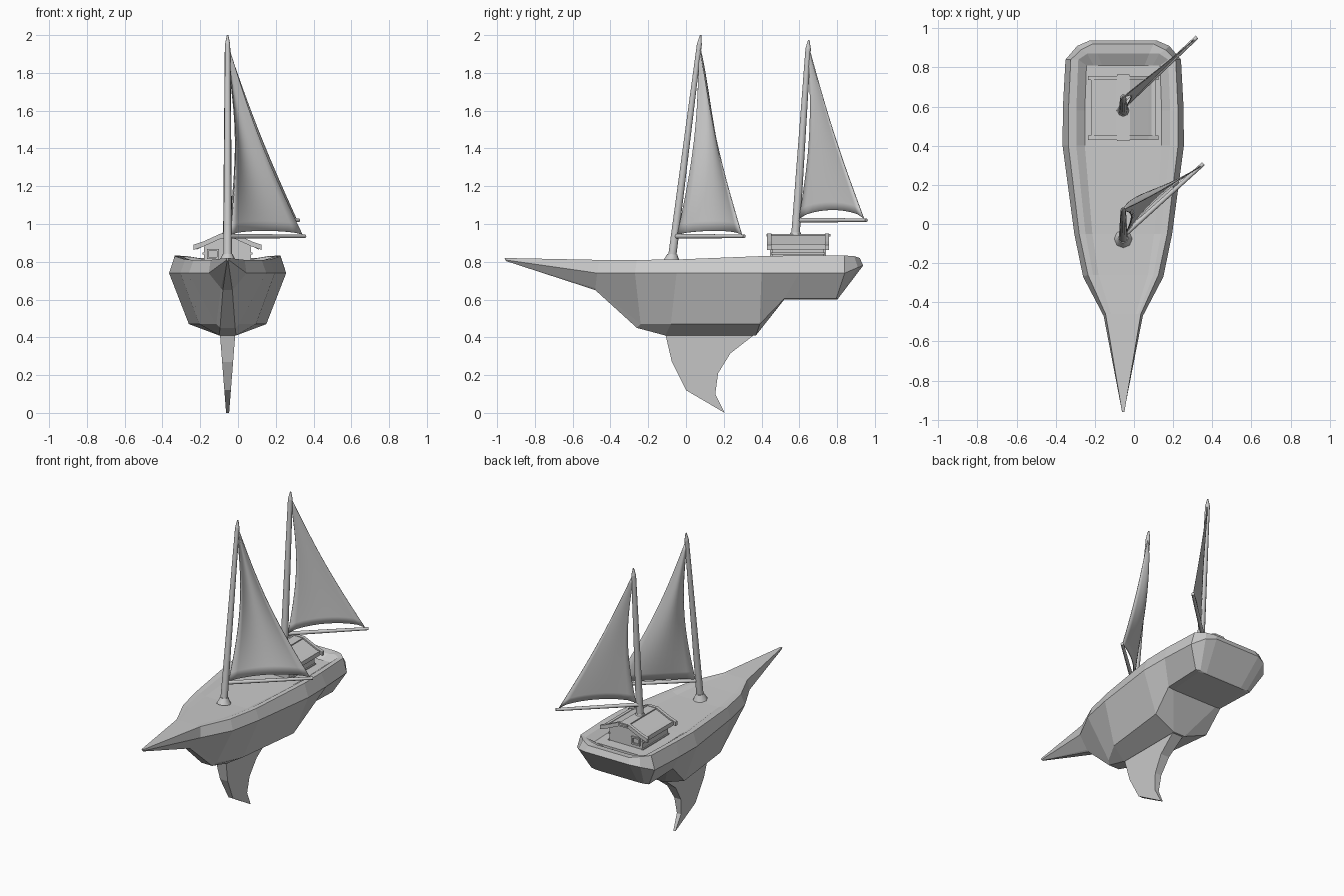
import bpy, bmesh, math
from mathutils import Vector

if "Cube" in bpy.data.objects:
    bpy.data.objects.remove(bpy.data.objects["Cube"])

CX = -0.055  # centreline of the boat


def make(name, verts, faces):
    me = bpy.data.meshes.new(name)
    me.from_pydata([tuple(v) for v in verts], [], faces)
    bm = bmesh.new()
    bm.from_mesh(me)
    bmesh.ops.remove_doubles(bm, verts=bm.verts, dist=0.0005)
    bmesh.ops.recalc_face_normals(bm, faces=bm.faces)
    bm.to_mesh(me)
    bm.free()
    ob = bpy.data.objects.new(name, me)
    bpy.context.collection.objects.link(ob)
    return ob


def box(name, x0, x1, y0, y1, z0, z1):
    v = [(x, y, z) for x in (x0, x1) for y in (y0, y1) for z in (z0, z1)]
    f = [(0, 1, 3, 2), (4, 6, 7, 5), (0, 4, 5, 1), (2, 3, 7, 6), (0, 2, 6, 4), (1, 5, 7, 3)]
    return make(name, v, f)


def prism(name, profile, y0, y1):
    # closed (x, z) profile, x measured from the centreline, run along y
    n = len(profile)
    v = [(CX + x, y, z) for y in (y0, y1) for x, z in profile]
    f = [(i, (i + 1) % n, n + (i + 1) % n, n + i) for i in range(n)]
    return make(name, v, f + [tuple(range(n)), tuple(range(n, 2 * n))])


def pole(name, a, b, r0, r1, sides=10):
    a, b = Vector(a), Vector(b)
    q = (b - a).to_track_quat('Z', 'Y')
    v = []
    for p, r in ((a, r0), (b, r1)):
        for i in range(sides):
            t = 2 * math.pi * i / sides
            v.append(p + q @ Vector((r * math.cos(t), r * math.sin(t), 0)))
    f = [(i, (i + 1) % sides, sides + (i + 1) % sides, sides + i) for i in range(sides)]
    ob = make(name, v, f + [tuple(range(sides)), tuple(range(sides, 2 * sides))])
    for p in ob.data.polygons:
        p.use_smooth = len(p.vertices) == 4
    return ob


# Hull: lengthwise lines of (y, half width, z) from bow tip to stern
bottom = [(-.95, .003, .803), (-.48, .025, .65), (-.26, .04, .45), (-.11, .045, .41), (.37, .045, .41),
          (.52, .17, .60), (.79, .19, .60), (.80, .16, .60), (.80, .12, .60)]
chine = [(-.953, .004, .805), (-.48, .035, .66), (-.24, .06, .47), (-.08, .15, .47), (.39, .205, .47),
         (.52, .21, .605), (.795, .22, .605), (.805, .19, .605), (.805, .14, .605)]
rub = [(-.957, .005, .81), (-.47, .10, .74), (-.27, .205, .74), (-.05, .25, .74), (.40, .31, .74),
       (.60, .308, .74), (.84, .295, .74), (.91, .235, .77), (.938, .17, .78)]
rail = [(-.96, .006, .82), (-.46, .09, .81), (-.26, .18, .81), (-.05, .225, .812), (.40, .28, .83),
        (.58, .28, .833), (.84, .268, .833), (.89, .215, .83), (.92, .155, .82)]


def inset(line, d, dz):
    # step a rail line inwards and down, fading out at the bow
    return [(min(y, .925 - d), h * (1 - 2.6 * d), z - dz * max(0, min(1, y + .45))) for y, h, z in line]


lines = [bottom, chine, rub, rail, inset(rail, .055, .006), inset(rail, .115, .04)]
m, n = len(lines), len(bottom)
verts = []
for s in range(n):
    half = [line[s] for line in lines]
    verts += [(CX + h, y, z) for y, h, z in half]
    verts += [(CX - h, y, z) for y, h, z in reversed(half)]
k = 2 * m
faces = [(s * k + i, s * k + (i + 1) % k, (s + 1) * k + (i + 1) % k, (s + 1) * k + i)
         for s in range(n - 1) for i in range(k)]
for s in (0, n - 1):
    faces += [(s * k + i, s * k + i + 1, s * k + k - 2 - i, s * k + k - 1 - i) for i in range(m - 1)]
make("hull", verts, faces)

# Keel fin, thinner towards the tip
fin = [(-.11, .42), (-.075, .27), (0, .12), (.205, .002), (.155, .10), (.17, .21), (.235, .315), (.37, .42)]
fin[3] = (.205, 0)
c = len(fin)
fv = [(CX + s * (.008 + .032 * z / .41), y, z) for s in (-1, 1) for y, z in fin]
make("keel_fin", fv, [tuple(range(c)), tuple(range(c, 2 * c))] +
     [(i, (i + 1) % c, c + (i + 1) % c, c + i) for i in range(c)])

# Cabin with gabled end walls
prism("cabin_walls", [(-.125, .77), (.125, .77), (.125, .885), (.035, .93), (-.035, .93), (-.125, .885)], .455, .73)


def roof_profile(w, top, t):
    up = [(-w, top - .06), (-.13, top - .043), (-.035, top), (.035, top), (.13, top - .043), (w, top - .06)]
    return up + [(x, z - t) for x, z in reversed(up)]


prism("cabin_roof", roof_profile(.165, .94, .016), .44, .745)
for nm, y in (("front", .43), ("back", .735)):
    prism("roof_trim_" + nm, roof_profile(.18, .95, .027), y, y + .022)
for s in (-1, 1):
    box("eave_rail", CX + s * .155 - .01, CX + s * .155 + .01, .44, .745, .875, .893)
box("roof_ridge", CX - .033, CX + .033, .425, .765, .935, .947)


# Window frames on both ends and along the sides
def frame(name, x0, x1, z0, z1, y0, y1):
    b = .01
    box(name, x0, x1, y0, y1, z0, z0 + b)
    box(name, x0, x1, y0, y1, z1 - b, z1)
    box(name, x0, x0 + b, y0, y1, z0 + b, z1 - b)
    box(name, x1 - b, x1, y0, y1, z0 + b, z1 - b)


frame("front_window_frame", -.165, -.1, .815, .868, .445, .456)
frame("back_window_frame", -.165, -.1, .815, .868, .729, .74)
for s in (-1, 1):
    for z in (.838, .79):
        x = CX + s * .127
        box("side_trim", x - .006, x + .006, .45, .735, z, z + .01)


# Masts, booms and sails
def rig(tag, base, top, r, boom_a, boom_b, luff_bow, leech_hollow, belly, lift, head_z):
    base, top, ba, bb = [Vector(p) for p in (base, top, boom_a, boom_b)]
    tip = base.lerp(top, .96)
    pole(tag + "_mast", base, tip, r, r * .6)
    pole(tag + "_mast_tip", tip, top, r * .6, .004)
    pole(tag + "_boom", ba, bb, .013, .010)
    d = (bb - ba).normalized()
    side = Vector((-d.y, d.x, 0))
    on_mast = lambda z: base.lerp(top, (z - base.z) / (top.z - base.z))
    tack = on_mast(ba.z + .008) + d * .02
    head = on_mast(head_z)
    clew = bb - d * .02 + Vector((0, 0, .01))
    nu, nv, v = 10, 18, []
    for j in range(nv + 1):
        w = j / nv
        arc = math.sin(math.pi * w)
        luff = tack.lerp(head, w) + d * luff_bow * arc
        leech = clew.lerp(head + d * .012, w) - d * leech_hollow * arc
        for i in range(nu + 1):
            u = i / nu
            p = luff.lerp(leech, u)
            p += side * belly * math.sin(math.pi * u) * math.sin(math.pi * (.12 + .88 * w)) ** .7 if w < 1 else Vector()
            p.z += lift * math.sin(math.pi * u) ** .6 * (1 - w) ** 3 if 0 < i < nu else 0
            v.append(p)
    q = nu + 1
    sail = make(tag + "_sail", v, [(j * q + i, j * q + i + 1, (j + 1) * q + i + 1, (j + 1) * q + i)
                                   for j in range(nv) for i in range(nu)])
    for p in sail.data.polygons:
        p.use_smooth = True
    so = sail.modifiers.new("thickness", 'SOLIDIFY')
    so.thickness, so.offset = .005, 0


rig("fore", (CX, -.078, .79), (CX, .077, 2.0), .023, (CX, -.06, .935), (.355, .308, .935),
    .045, .035, .05, .02, 1.93)
rig("aft", (CX, .57, .80), (CX, .65, 1.975), .025, (CX, .6, 1.02), (.322, .955, 1.02),
    .045, .02, .008, .045, 1.92)
pole("fore_mast_collar", (CX, -.076, .80), (CX, -.072, .84), .046, .026, 8)
pole("aft_mast_collar", (CX, .58, .935), (CX, .58, .955), .036, .027, 8)
